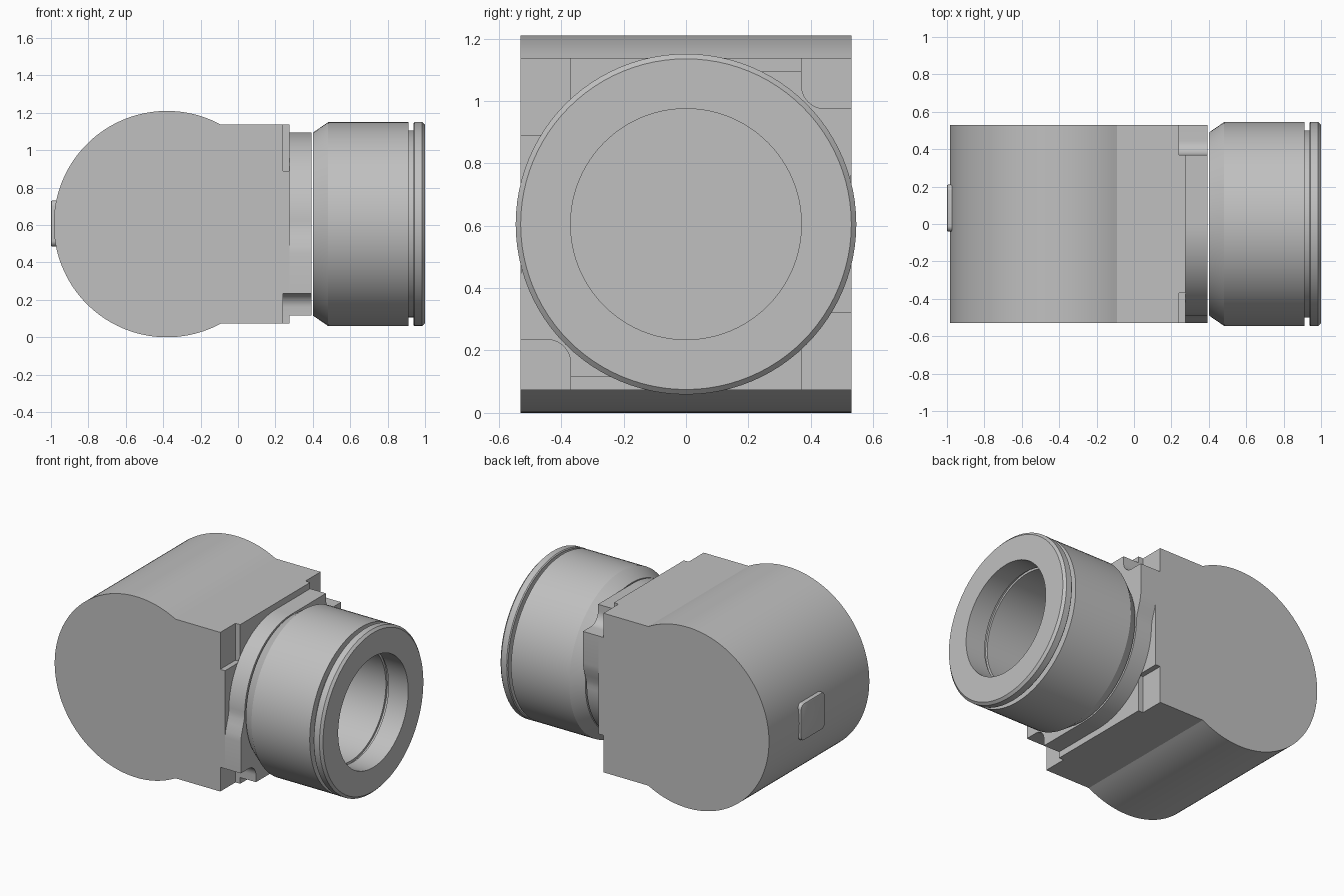
import bpy, bmesh, math
from mathutils import Vector, Matrix

cube = bpy.data.objects.get("Cube")
if cube:
    bpy.data.objects.remove(cube, do_unlink=True)

MID = 0.605      # height of the barrel axis
HALF = 0.53      # half width of the body

grey = bpy.data.materials.new("plain_grey")
grey.use_nodes = True
grey.diffuse_color = (0.53, 0.53, 0.53, 1)
bsdf = next(n for n in grey.node_tree.nodes if n.type == 'BSDF_PRINCIPLED')
bsdf.inputs["Base Color"].default_value = (0.53, 0.53, 0.53, 1)


def finish(bm, name, angle=20):
    bmesh.ops.recalc_face_normals(bm, faces=bm.faces[:])
    mesh = bpy.data.meshes.new(name)
    bm.to_mesh(mesh)
    bm.free()
    mesh.materials.append(grey)
    ob = bpy.data.objects.new(name, mesh)
    bpy.context.collection.objects.link(ob)
    bpy.ops.object.select_all(action='DESELECT')
    ob.select_set(True)
    bpy.context.view_layer.objects.active = ob
    bpy.ops.object.shade_smooth_by_angle(angle=math.radians(angle))
    return ob


def prism(name, points, offset):
    """Extrude a closed outline of 3D points along offset."""
    bm = bmesh.new()
    face = bm.faces.new([bm.verts.new(p) for p in points])
    out = bmesh.ops.extrude_face_region(bm, geom=[face], use_keep_orig=True)
    verts = [g for g in out["geom"] if isinstance(g, bmesh.types.BMVert)]
    bmesh.ops.translate(bm, verts=verts, vec=Vector(offset))
    return finish(bm, name)


def arc(cx, cy, r, start, end, steps):
    angles = [math.radians(start + (end - start) * i / steps) for i in range(steps + 1)]
    return [(cx + r * math.cos(a), cy + r * math.sin(a)) for a in angles]


def half_turn_plate(name, half, x0, x1):
    """Plate facing x whose outline repeats after half a turn."""
    outline = half + [(-y, -z) for y, z in half]
    prism(name, [(x0, y, MID + z) for y, z in outline], (x1 - x0, 0, 0))


# Rounded housing: drum joined to a square block
block_h, drum_r, drum_x = 0.532, 0.605, -0.38
join = math.degrees(math.asin(block_h / drum_r))
side = arc(drum_x, MID, drum_r, join, 360 - join, 96)
side += [(0.24, MID - block_h), (0.24, MID + block_h)]
prism("housing", [(x, -HALF, z) for x, z in side], (0, 2 * HALF, 0))

# Front pad with a notch at each corner
round_notch = arc(0.445, 0.445, 0.075, 180, 270, 10)
pad = [(-HALF, -0.37), (-HALF, 0.285), (-0.37, 0.285),
       (-0.37, block_h), (0.37, block_h)] + round_notch
half_turn_plate("front_pad", pad, 0.24, 0.275)

# Mounting flange, rounded on two opposite corners
flange = [(-HALF, -0.37), (-HALF, -0.16), (-0.524, -0.12), (-0.508, -0.07), (-0.495, -0.03)]
flange += arc(0, 0, 0.49, 180, 90, 32) + [(0.37, 0.49)] + round_notch
half_turn_plate("mounting_flange", flange, 0.275, 0.392)

# Barrel: turned profile with chamfer, ring groove and deep bore
profile = [(0.402, 0), (0.402, 0.49), (0.482, 0.545), (0.912, 0.545), (0.912, 0.5),
           (0.938, 0.5), (0.938, 0.54), (0.944, 0.546), (0.985, 0.546), (1.0, 0.53),
           (1.0, 0.37), (0.855, 0.37), (0.855, 0.385), (0.835, 0.385),
           (0.835, 0.37), (0.42, 0.37), (0.42, 0)]
bm = bmesh.new()
verts = [bm.verts.new((x, 0, MID + r)) for x, r in profile]
edges = [bm.edges.new(pair) for pair in zip(verts, verts[1:])]
bmesh.ops.spin(bm, geom=verts + edges, cent=(0, 0, MID), axis=(1, 0, 0),
               angle=math.tau, steps=96, use_merge=True)
bmesh.ops.remove_doubles(bm, verts=bm.verts[:], dist=0.0001)
finish(bm, "barrel")

# Rear button with rounded corners
bm = bmesh.new()
bmesh.ops.create_cube(bm, size=1, matrix=Matrix.Translation((-0.965, 0.085, 0.608))
                      @ Matrix.Diagonal((0.07, 0.25, 0.245, 1)))
corners = [e for e in bm.edges if abs(e.verts[0].co.x - e.verts[1].co.x) > 0.01]
bmesh.ops.bevel(bm, geom=corners, offset=0.03, segments=6, profile=0.5, affect='EDGES')
rim = [e for e in bm.edges if all(v.co.x < -0.99 for v in e.verts)]
bmesh.ops.bevel(bm, geom=rim, offset=0.006, segments=2, profile=0.5, affect='EDGES')
finish(bm, "rear_button", 30)
